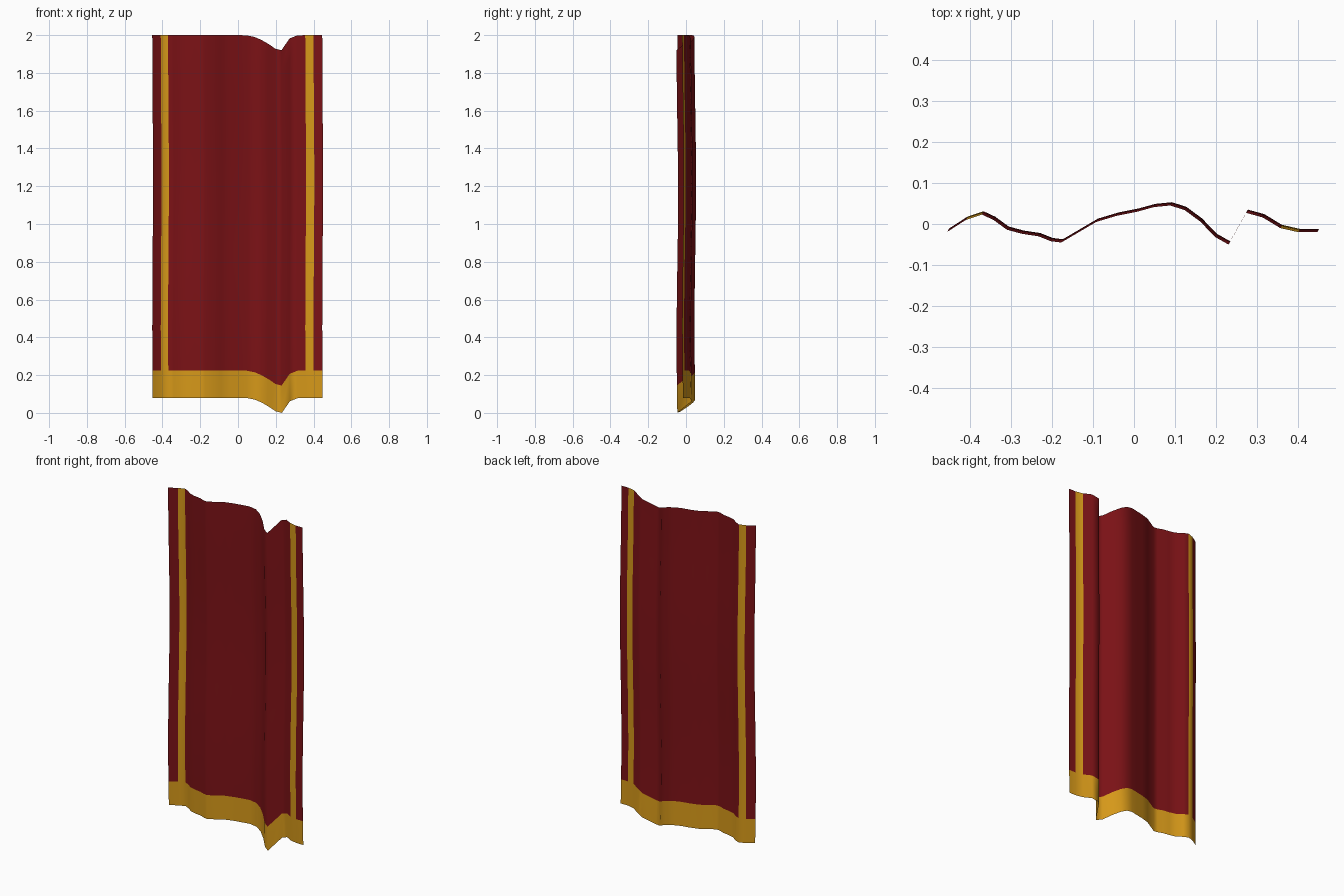
import bpy, bmesh, math

if "Cube" in bpy.data.objects:
    bpy.data.objects.remove(bpy.data.objects["Cube"])

# Fold cross-section: x, y and how far the cloth sags at that column
FOLDS = [
    (-0.452, -0.015, 0), (-0.407, 0.014, 0), (-0.368, 0.027, 0), (-0.34, 0.014, 0),
    (-0.307, -0.010, 0), (-0.27, -0.020, 0), (-0.23, -0.026, 0), (-0.20, -0.038, 0),
    (-0.175, -0.041, 0), (-0.09, 0.009, 0), (-0.04, 0.024, 0), (0.01, 0.034, 0),
    (0.05, 0.045, 0.002), (0.09, 0.049, 0.010), (0.125, 0.038, 0.025), (0.163, 0.010, 0.047),
    (0.20, -0.028, 0.072), (0.232, -0.046, 0.080), (0.275, 0.031, 0.018), (0.315, 0.020, 0.002),
    (0.358, -0.006, 0), (0.402, -0.016, 0), (0.448, -0.016, 0)]
HEM_LOW, HEM_TOP, TOP = 0.08, 0.225, 2.0
ROWS = 16
heights = [HEM_LOW, HEM_TOP] + [HEM_TOP + (TOP - HEM_TOP) * k / ROWS for k in range(1, ROWS + 1)]
STRIPES = (1, len(FOLDS) - 3)      # columns holding the gold side stripes


def material(name, color):
    m = bpy.data.materials.new(name)
    m.diffuse_color = color
    m.use_nodes = True
    m.node_tree.nodes["Principled BSDF"].inputs["Base Color"].default_value = m.diffuse_color
    return m


# Hanging cloth, with a gentle sway along its height
bm = bmesh.new()
grid = []
for z in heights:
    sway = math.sin((z - HEM_LOW) * math.pi * 1.3)
    grid.append([bm.verts.new((x - 0.002 * sway, y - 0.004 * sway, z - sag))
                 for x, y, sag in FOLDS])
for j in range(len(heights) - 1):
    for i in range(len(FOLDS) - 1):
        f = bm.faces.new((grid[j][i], grid[j][i + 1], grid[j + 1][i + 1], grid[j + 1][i]))
        f.smooth = True
        # Gold hem and stripes on red cloth
        f.material_index = 1 if j == 0 or i in STRIPES else 0
mesh = bpy.data.meshes.new("banner_cloth")
bm.to_mesh(mesh)
bm.free()
mesh.materials.append(material("red_cloth", (0.20, 0.006, 0.008, 1)))
mesh.materials.append(material("gold_trim", (0.68, 0.32, 0.01, 1)))
banner = bpy.data.objects.new("banner_cloth", mesh)
bpy.context.collection.objects.link(banner)
